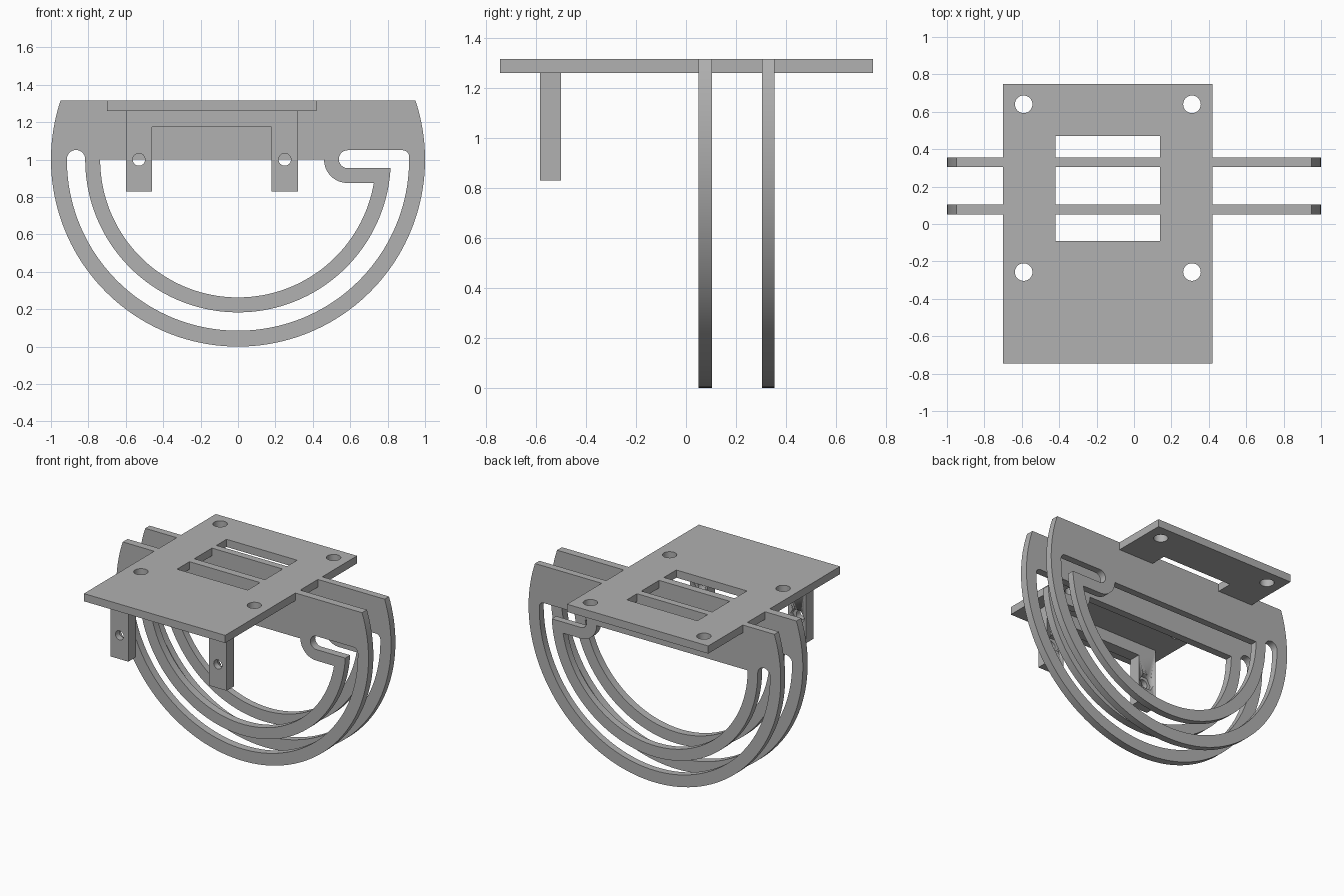
import bpy, bmesh
from math import sin, cos, asin, radians, degrees, pi
from mathutils import Matrix

cube = bpy.data.objects.get("Cube")
if cube:
    bpy.data.objects.remove(cube, do_unlink=True)

grey = bpy.data.materials.new("plain grey")
grey.use_nodes = True
colour = (0.44, 0.44, 0.44, 1)
grey.diffuse_color = colour
grey.node_tree.nodes["Principled BSDF"].inputs["Base Color"].default_value = colour


def arc(cx, cy, r, start, end, n=16):
    angles = [radians(start + (end - start) * i / n) for i in range(n + 1)]
    return [(cx + r * cos(a), cy + r * sin(a)) for a in angles]


def circle(cx, cy, r, n=32):
    return arc(cx, cy, r, 0, 360 * (n - 1) / n, n - 1)


def box(x0, x1, y0, y1):
    return [(x0, y0), (x1, y0), (x1, y1), (x0, y1)]


def sheet(name, loops, low, high, upright=False):
    """Extrude an outline with holes along z, or along y when upright."""
    curve = bpy.data.curves.new(name, "CURVE")
    curve.dimensions = "2D"
    curve.fill_mode = "BOTH"
    curve.extrude = (high - low) / 2
    for loop in loops:
        spline = curve.splines.new("POLY")
        spline.points.add(len(loop) - 1)
        for point, (x, y) in zip(spline.points, loop):
            point.co = (x, y, 0, 1)
        spline.use_cyclic_u = True
    temp = bpy.data.objects.new(name + " outline", curve)
    bpy.context.collection.objects.link(temp)
    graph = bpy.context.evaluated_depsgraph_get()
    mesh = bpy.data.meshes.new_from_object(temp.evaluated_get(graph))
    bpy.data.objects.remove(temp, do_unlink=True)
    mid = (low + high) / 2
    if upright:
        mesh.transform(Matrix.Translation((0, mid, 0)) @ Matrix.Rotation(pi / 2, 4, "X"))
    else:
        mesh.transform(Matrix.Translation((0, 0, mid)))
    bm = bmesh.new()
    bm.from_mesh(mesh)
    bmesh.ops.remove_doubles(bm, verts=bm.verts, dist=0.0001)
    bmesh.ops.recalc_face_normals(bm, faces=bm.faces)
    bm.to_mesh(mesh)
    bm.free()
    mesh.materials.clear()
    mesh.materials.append(grey)
    ob = bpy.data.objects.new(name, mesh)
    bpy.context.collection.objects.link(ob)
    return ob


def smooth(ob):
    bpy.ops.object.select_all(action="DESELECT")
    ob.select_set(True)
    bpy.context.view_layer.objects.active = ob
    bpy.ops.object.shade_smooth_by_angle(angle=radians(30))


TOP = 1.315

# Mounting plate with a window and four screw holes
loops = [box(-0.70, 0.42, -0.745, 0.748), box(-0.42, 0.14, -0.09, 0.47)]
loops += [circle(x, y, 0.047) for x in (-0.59, 0.31) for y in (-0.257, 0.64)]
smooth(sheet("mounting_plate", loops, 1.26, TOP))

# Curved track plates: rounded outline, hooked slot and open middle
tilt = degrees(asin(TOP - 1))
outline = arc(0, 1, 1, 180 - tilt, 360 + tilt, 96)
slot = (arc(0, 1, 0.915, 180, 360, 80)
        + arc(0.88, 1.015, 0.035, 0, 90, 8)
        + arc(0.587, 1.002, 0.048, 90, 270)
        + arc(0, 1, 0.817, -3.2, -179.9, 80)
        + arc(-0.866, 1.002, 0.049, 0, 180))
opening = (arc(0, 1, 0.737, 180, 350.2, 80)
           + arc(0.585, 1, 0.125, 270, 180))
for name, y0, y1 in (("front_track", 0.05, 0.105), ("back_track", 0.305, 0.355)):
    smooth(sheet(name, [outline, slot, opening], y0, y1, True))

# Two-legged bracket with bolt holes
legs = [(-0.60, 0.83), (-0.46, 0.83), (-0.46, 1.175), (0.18, 1.175),
        (0.18, 0.83), (0.32, 0.83), (0.32, 1.26), (-0.60, 1.26)]
bolts = (-0.53, 0.25)
bracket = sheet("bracket", [legs] + [circle(x, 1, 0.033) for x in bolts],
                -0.585, -0.50, True)

# Hexagonal nut pockets in the back of the legs
for x in bolts:
    cutter = sheet("nut_pocket_cutter", [circle(x, 1, 0.06, 6)], -0.54, -0.45, True)
    cutter.hide_render = True
    cutter.hide_viewport = True
    cut = bracket.modifiers.new("nut pocket", "BOOLEAN")
    cut.operation = "DIFFERENCE"
    cut.solver = "EXACT"
    cut.object = cutter
smooth(bracket)
